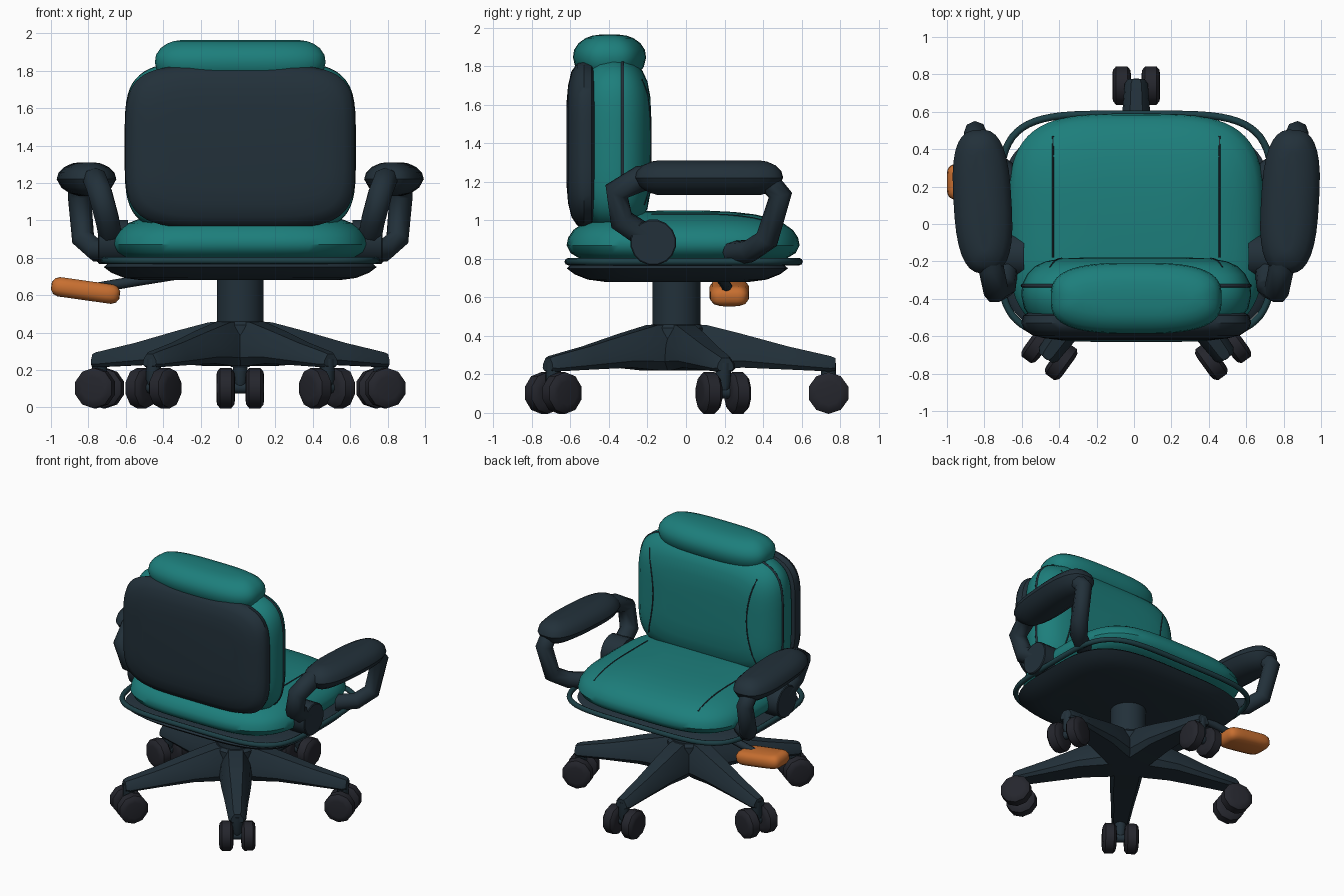
import bpy, bmesh, math
from mathutils import Matrix, Vector

if "Cube" in bpy.data.objects:
    bpy.data.objects.remove(bpy.data.objects["Cube"])

CX, CY = 0.012, -0.05          # chair centre line and column position


def material(name, rgb):
    m = bpy.data.materials.new(name)
    m.diffuse_color = (*rgb, 1)
    m.use_nodes = True
    m.node_tree.nodes["Principled BSDF"].inputs["Base Color"].default_value = m.diffuse_color
    return m


TEAL = material("teal_fabric", (0.012, 0.21, 0.20))
DARK = material("dark_plastic", (0.016, 0.03, 0.042))
TRIM = material("trim", (0.012, 0.05, 0.06))
RUBBER = material("rubber", (0.018, 0.019, 0.026))
ORANGE = material("orange_grip", (0.58, 0.16, 0.03))


def outline(rx, ry, n, segs):
    """Superellipse: n=2 is round, larger n is boxier."""
    pts = []
    for i in range(segs):
        a = 2 * math.pi * (i + 0.5) / segs
        c, s = math.cos(a), math.sin(a)
        pts.append((math.copysign(abs(c) ** (2 / n), c) * rx,
                    math.copysign(abs(s) ** (2 / n), s) * ry))
    return pts


def loft(name, rings, mat, matrix=Matrix(), angle=40):
    bm = bmesh.new()
    loops = [[bm.verts.new(p) for p in ring] for ring in rings]
    k = len(loops[0])
    for a, b in zip(loops, loops[1:]):
        for i in range(k):
            bm.faces.new((a[i], a[(i + 1) % k], b[(i + 1) % k], b[i]))
    bm.faces.new(loops[0])
    bm.faces.new(loops[-1])
    bmesh.ops.recalc_face_normals(bm, faces=bm.faces)
    me = bpy.data.meshes.new(name)
    bm.to_mesh(me)
    bm.free()
    ob = bpy.data.objects.new(name, me)
    bpy.context.collection.objects.link(ob)
    ob.matrix_world = matrix
    me.materials.append(mat)
    bpy.ops.object.select_all(action='DESELECT')
    ob.select_set(True)
    bpy.context.view_layer.objects.active = ob
    bpy.ops.object.shade_smooth_by_angle(angle=math.radians(angle))
    return ob


def cushion(name, axis, rx, ry, n, prof, mat, matrix=Matrix(), segs=48):
    """Outline swept along an axis; prof lists (height, inset)."""
    place = {'x': lambda u, v, h: (h, u, v), 'y': lambda u, v, h: (u, h, v),
             'z': lambda u, v, h: (u, v, h)}[axis]
    rings = [[place(u, v, h) for u, v in outline(rx - i, ry - i, n, segs)] for h, i in prof]
    return loft(name, rings, mat, matrix)


def tube(name, pts, r, mat, cyclic=False, res=2):
    cu = bpy.data.curves.new(name, 'CURVE')
    cu.dimensions = '3D'
    cu.bevel_depth, cu.bevel_resolution, cu.use_fill_caps = r, res, True
    sp = cu.splines.new('POLY')
    sp.points.add(len(pts) - 1)
    for p, co in zip(sp.points, pts):
        p.co = (*co, 1)
    sp.use_cyclic_u = cyclic
    ob = bpy.data.objects.new(name, cu)
    bpy.context.collection.objects.link(ob)
    cu.materials.append(mat)
    return ob


T = Matrix.Translation

# seat, pan and trim ring
seat = cushion("seat", 'z', 0.685, 0.605, 3.6,
               [(0.78, .14), (0.80, .07), (0.83, .02), (0.87, 0), (0.91, .008), (0.95, .035),
                (0.985, .085), (1.01, .15), (1.03, .23), (1.043, .34), (1.05, .48)],
               TEAL, T((CX, -0.015, 0)), 64)
cushion("seat_pan", 'z', 0.73, 0.575, 3.6,
        [(0.68, .2), (0.692, .11), (0.72, .04), (0.75, 0), (0.768, .02), (0.79, .12)],
        DARK, T((CX, -0.045, 0)), 64)
tube("seat_trim_ring", [(CX + x, -0.012 + y, 0.785) for x, y in outline(0.73, 0.6, 4.5, 64)],
     0.019, TRIM, True)

# backrest cushion, shell and headrest
back = cushion("back_cushion", 'y', 0.615, 0.46, 4.5,
               [(-0.5, .05), (-0.45, .015), (-0.38, 0), (-0.32, .005), (-0.27, .03),
                (-0.225, .075), (-0.2, .13), (-0.185, .21), (-0.18, .32)],
               TEAL, T((CX, 0, 1.39)), 64)
cushion("back_shell", 'y', 0.615, 0.437, 4.5,
        [(-0.62, .22), (-0.612, .13), (-0.595, .06), (-0.565, .015), (-0.53, 0),
         (-0.49, .01), (-0.465, .05)],
        DARK, T((CX, 0, 1.395)), 64)
cushion("headrest", 'z', 0.457, 0.19, 3,
        [(-.115, .08), (-.095, .04), (-.06, .012), (-.01, 0), (.03, .006), (.065, .03),
         (.09, .065), (.103, .1), (.11, .15)],
        TEAL, T((CX, -0.397, 1.855)))

# stitched seams lying on the cushions
bpy.context.view_layer.update()


def seam(name, ob, starts, direction):
    pts = []
    inv = ob.matrix_world.inverted()
    for s in starts:
        hit, loc, _, _ = ob.ray_cast(inv @ Vector(s), Vector(direction))
        if hit:
            pts.append(ob.matrix_world @ loc)
    tube(name, pts, 0.005, DARK, res=1)


for side, s in (("right", 1), ("left", -1)):
    seam(f"seat_seam_{side}", seat,
         [(CX + s * 0.445, -0.18 + 0.065 * i, 2) for i in range(11)], (0, 0, -1))
    seam(f"back_seam_{side}", back,
         [(CX + s * (0.46 - 0.06 * math.sin(math.pi * i / 10)), 1, 1.08 + 0.065 * i)
          for i in range(11)], (0, -1, 0))
tube("back_cushion_piping",
     [(CX + x, -0.33, 1.39 + z) for x, z in outline(0.608, 0.453, 4.5, 64)], 0.01, DARK, True)

# armrests
for side, s in (("right", 1), ("left", -1)):
    def mx(pts):
        return [(CX + s * x, y, z) for x, y, z in pts]
    cushion(f"arm_pad_{side}", 'z', 0.155, 0.385, 2.8,
            [(-.09, .12), (-.075, .07), (-.045, .025), (0, 0), (.035, .01),
             (.065, .04), (.085, .085), (.09, .12)],
            DARK, T((CX + s * 0.822, 0.12, 1.22)) @ Matrix.Rotation(-s * 0.06, 4, 'Z'), 32)
    tube(f"arm_rear_strut_{side}",
         mx([(0.80, -0.05, 1.235), (0.775, -0.24, 1.215), (0.75, -0.36, 1.15),
             (0.71, -0.335, 1.0), (0.69, -0.17, 0.89)]), 0.068, DARK)
    tube(f"arm_front_strut_{side}",
         mx([(0.84, 0.25, 1.22), (0.86, 0.43, 1.2), (0.86, 0.49, 1.13), (0.84, 0.42, 0.9),
             (0.77, 0.33, 0.84), (0.65, 0.24, 0.83)]), 0.062, DARK)
    cushion(f"arm_pivot_{side}", 'x', 0.12, 0.12, 2, [(-.08, 0), (.075, 0), (.08, .006)],
            DARK, T((CX + s * 0.68, -0.17, 0.885)) @ Matrix.Rotation(0 if s > 0 else math.pi, 4, 'Z'), 16)

# height lever
tube("lever_rod", [(-0.3, 0.17, 0.715), (-0.55, 0.2, 0.675), (-0.75, 0.22, 0.64)], 0.028, DARK)
cushion("lever_grip", 'z', 0.185, 0.102, 5,
        [(-.052, .04), (-.042, .015), (-.02, 0), (.02, 0), (.042, .015), (.052, .04)],
        ORANGE, T((-0.815, 0.225, 0.625)) @ Matrix.Rotation(math.radians(8), 4, 'Y'), 32)

# column and hub
cushion("column", 'z', 0.125, 0.125, 2, [(0.4, 0), (0.72, 0)], DARK, T((CX, CY, 0)), 32)
cushion("hub", 'z', 0.15, 0.15, 2, [(0.22, .03), (0.25, 0), (0.44, 0), (0.46, .02)],
        DARK, T((CX, CY, 0)), 20)

# five legs, each with a twin-wheel caster
LEG = [(0.0, .115, .22, .46), (0.16, .115, .22, .455), (0.34, .105, .235, .41),
       (0.58, .08, .225, .345), (0.8, .062, .215, .295), (0.825, .045, .22, .285)]
WHEEL = [(-.05, .045), (-.046, .02), (-.03, 0), (.03, 0), (.046, .02), (.05, .045)]
for k in range(5):
    M = T((CX, CY, 0)) @ Matrix.Rotation(math.radians(90 + 72 * k), 4, 'Z')
    rings = []
    for r, w, lo, hi in LEG:
        mid = lo + (hi - lo) * 0.55
        half = [(w * .75, lo), (w, lo + (hi - lo) * .2), (w * .9, mid), (w * .45, hi)]
        sec = half + [(-y, z) for y, z in reversed(half)]
        rings.append([(r, y, z) for y, z in sec])
    loft(f"leg_{k + 1}", rings, DARK, M, 30)
    C = M @ T((0.79, 0, 0))
    cushion(f"caster_stem_{k + 1}", 'z', 0.04, 0.04, 2, [(0.1, .02), (0.15, 0), (0.26, 0)],
            DARK, C, 12)
    cushion(f"caster_axle_{k + 1}", 'y', 0.03, 0.03, 2, [(-.08, 0), (.08, 0)],
            DARK, C @ T((0, 0, 0.105)), 10)
    for j, s in enumerate((1, -1)):
        cushion(f"caster_wheel_{k + 1}_{j + 1}", 'y', 0.108, 0.108, 2, WHEEL,
                RUBBER, C @ T((0, s * 0.078, 0.103)), 10)
